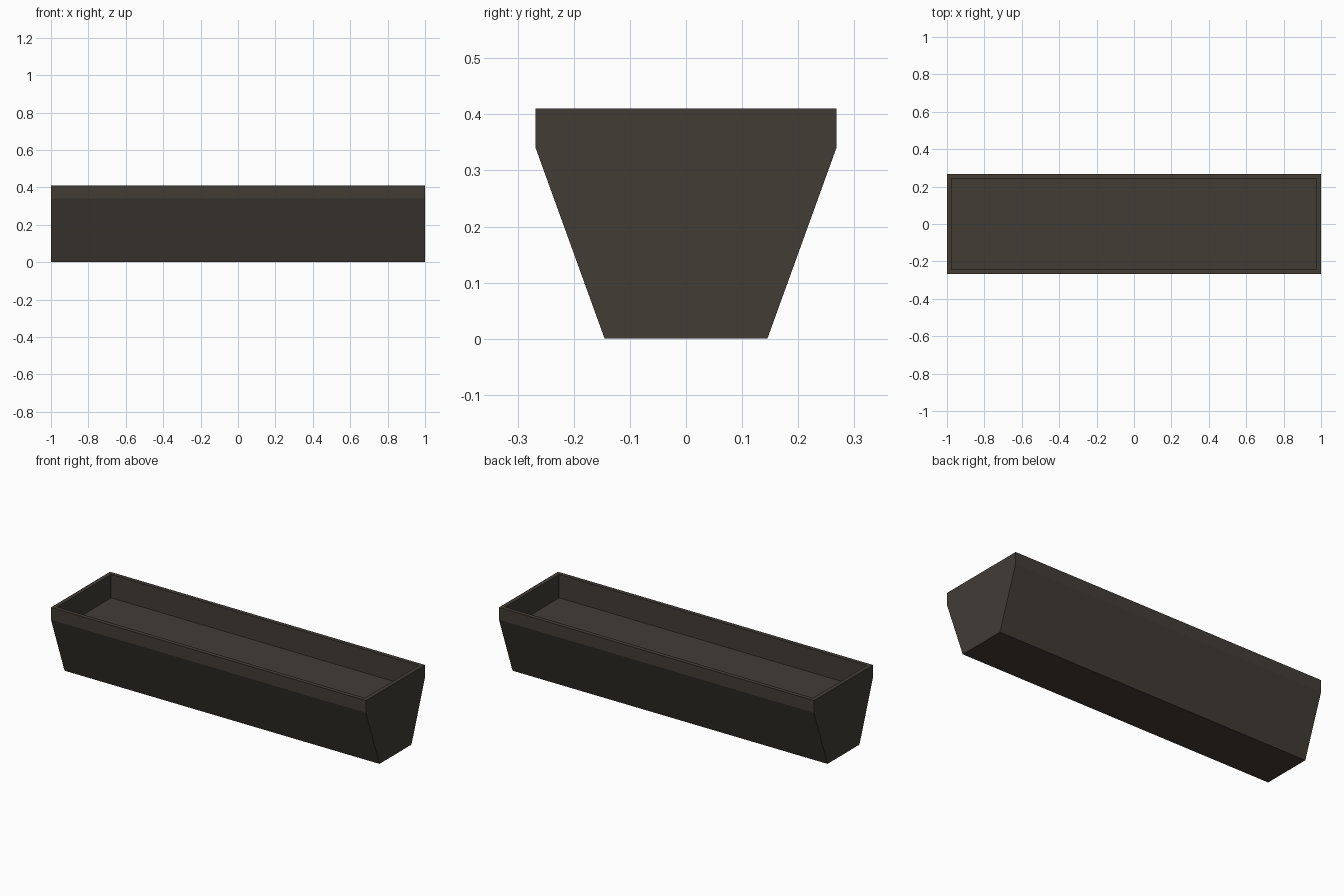
import bpy, bmesh

if "Cube" in bpy.data.objects:
    bpy.data.objects.remove(bpy.data.objects["Cube"])

mat = bpy.data.materials.new("dark brown")
mat.diffuse_color = (0.054, 0.045, 0.036, 1)
mat.use_nodes = True
mat.node_tree.nodes["Principled BSDF"].inputs["Base Color"].default_value = mat.diffuse_color

# trough body: tapered cross-section extruded along x
bm = bmesh.new()
profile = [(-0.145, 0), (0.145, 0), (0.268, 0.34), (0.268, 0.41), (-0.268, 0.41), (-0.268, 0.34)]
end = bm.faces.new([bm.verts.new((-1, y, z)) for y, z in profile])
ext = bmesh.ops.extrude_face_region(bm, geom=[end])
bmesh.ops.translate(bm, vec=(2, 0, 0), verts=[v for v in ext["geom"] if isinstance(v, bmesh.types.BMVert)])
bmesh.ops.recalc_face_normals(bm, faces=bm.faces[:])

# recess: inset the top for the rim, then push the floor down
top = max(bm.faces, key=lambda f: f.calc_center_median().z)
bmesh.ops.inset_region(bm, faces=[top], thickness=0.024, use_even_offset=True)
down = bmesh.ops.extrude_face_region(bm, geom=[top])
bmesh.ops.translate(bm, vec=(0, 0, -0.134), verts=[v for v in down["geom"] if isinstance(v, bmesh.types.BMVert)])
if top.is_valid:
    bmesh.ops.delete(bm, geom=[top], context='FACES_ONLY')
bmesh.ops.recalc_face_normals(bm, faces=bm.faces[:])

mesh = bpy.data.meshes.new("planter_trough")
bm.to_mesh(mesh)
bm.free()
mesh.materials.append(mat)
bpy.context.collection.objects.link(bpy.data.objects.new("planter_trough", mesh))
